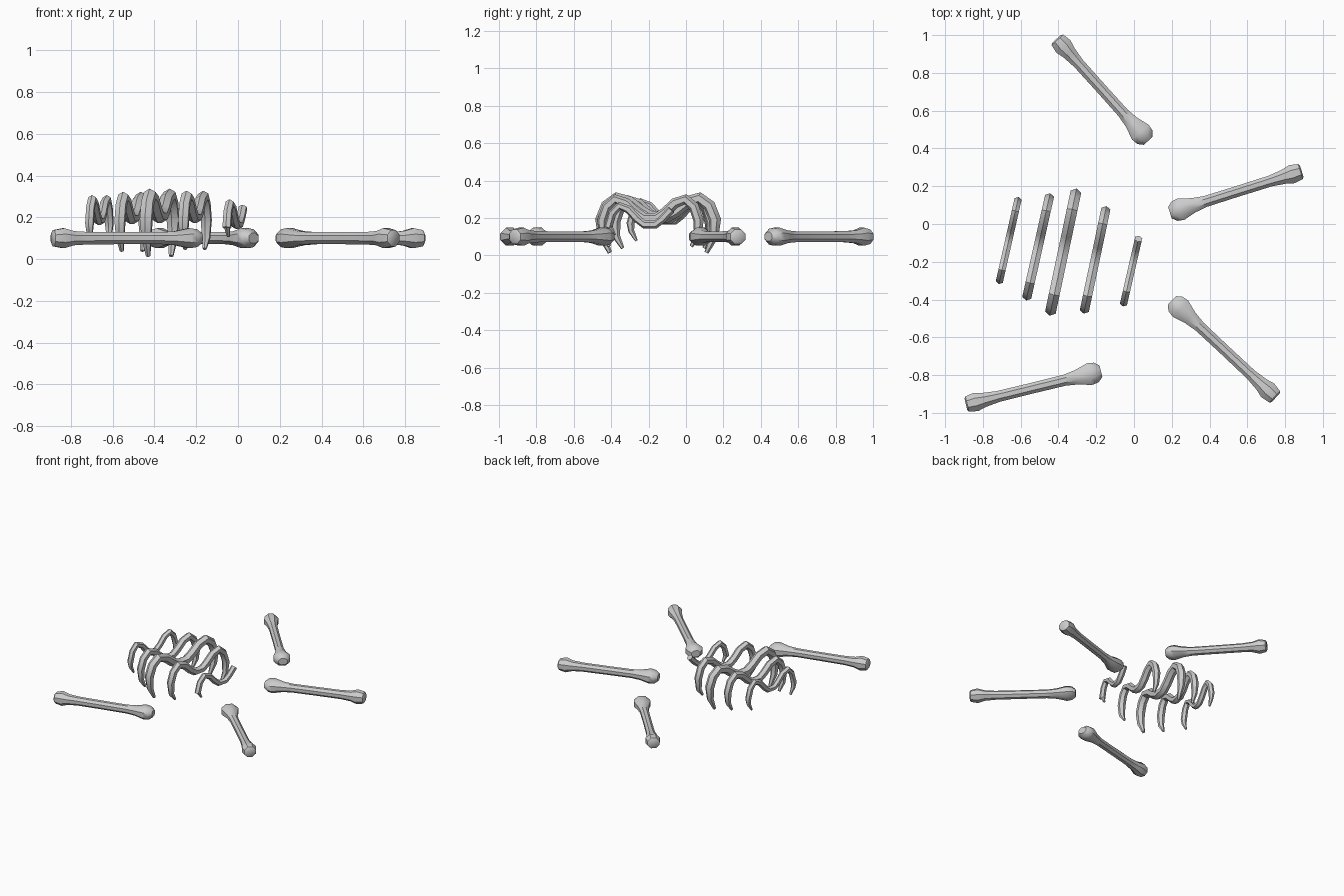
import bpy, bmesh, math
from mathutils import Vector

if "Cube" in bpy.data.objects:
    bpy.data.objects.remove(bpy.data.objects["Cube"])


def loft(name, rings, sides):
    """Skin rings of (centre, side axis, up axis) and cap both ends."""
    bm = bmesh.new()
    loops = []
    for c, u, v in rings:
        loops.append([bm.verts.new(c + u * math.cos(a) + v * math.sin(a))
                      for a in (2 * math.pi * (k + 0.5) / sides for k in range(sides))])
    for a, b in zip(loops, loops[1:]):
        for k in range(sides):
            n = (k + 1) % sides
            bm.faces.new((a[k], a[n], b[n], b[k]))
    bm.faces.new(loops[0])
    bm.faces.new(loops[-1])
    bmesh.ops.recalc_face_normals(bm, faces=bm.faces)
    mesh = bpy.data.meshes.new(name)
    bm.to_mesh(mesh)
    bm.free()
    ob = bpy.data.objects.new(name, mesh)
    bpy.context.collection.objects.link(ob)
    bpy.ops.object.select_all(action='DESELECT')
    bpy.context.view_layer.objects.active = ob
    ob.select_set(True)
    bpy.ops.object.shade_smooth_by_angle(angle=math.radians(40))


# Long bones: knobbed ends, slim shaft; (fraction of length, half width, half height)
PROFILE = [(0, .034, .026), (.035, .058, .046), (.085, .064, .052), (.18, .042, .036),
           (.27, .032, .031), (.5, .031, .031), (.76, .032, .032), (.86, .041, .037),
           (.925, .054, .052), (.99, .045, .042), (1, .034, .030)]


def long_bone(name, start, end):
    a, b = Vector((*start, .1)), Vector((*end, .1))
    d = (b - a).normalized()
    side = Vector((-d.y, d.x, 0))
    up = Vector((0, 0, 1))
    loft(name, [(a.lerp(b, t), side * w, up * h) for t, w, h in PROFILE], 8)


long_bone("back_bone", (.075, .44), (-.41, .98))
long_bone("right_bone", (.19, .06), (.888, .28))
long_bone("front_right_bone", (.20, -.405), (.75, -.92))
long_bone("front_left_bone", (-.175, -.78), (-.89, -.955))

# Half rib path from tip to spine: (distance from spine / half span, height, thickness)
HALF = [(-.78, .015, .35), (-.90, .10, .75), (-.92, .19, 1), (-.83, .265, 1),
        (-.67, .305, 1), (-.47, .285, 1), (-.28, .235, 1), (-.12, .205, 1)]
PATH = HALF + [(-s, z, t) for s, z, t in reversed(HALF)]


def rib(name, start, end, radius, drop, lift, count=16):
    """start/end are the plan ends; count < 16 leaves the rib broken off."""
    a, b = Vector((*start, 0)), Vector((*end, 0))
    mid, half = (a + b) / 2, (b - a) / 2
    d = half.normalized()
    side = Vector((-d.y, d.x, 0))
    up = Vector((0, 0, 1))
    pts = []
    for s, z, t in PATH[:count]:
        z = z + lift if z > .15 else max(z, drop + z * .6)
        pts.append((mid + half * s + up * z, t * radius))
    rings = []
    for i, (p, r) in enumerate(pts):
        tan = (pts[min(i + 1, len(pts) - 1)][0] - pts[max(i - 1, 0)][0]).normalized()
        rings.append((p, side * r, tan.cross(side) * r))
    loft(name, rings, 6)


rib("rib_1", (-.715, -.315), (-.612, .14), .022, .07, -.02)
rib("rib_2", (-.57, -.40), (-.445, .158), .028, .03, -.01)
rib("rib_3", (-.445, -.48), (-.305, .182), .033, 0, 0)
rib("rib_4", (-.265, -.47), (-.147, .09), .028, .04, -.005)
rib("broken_rib", (-.058, -.435), (.053, .05), .022, .10, -.04, 11)
